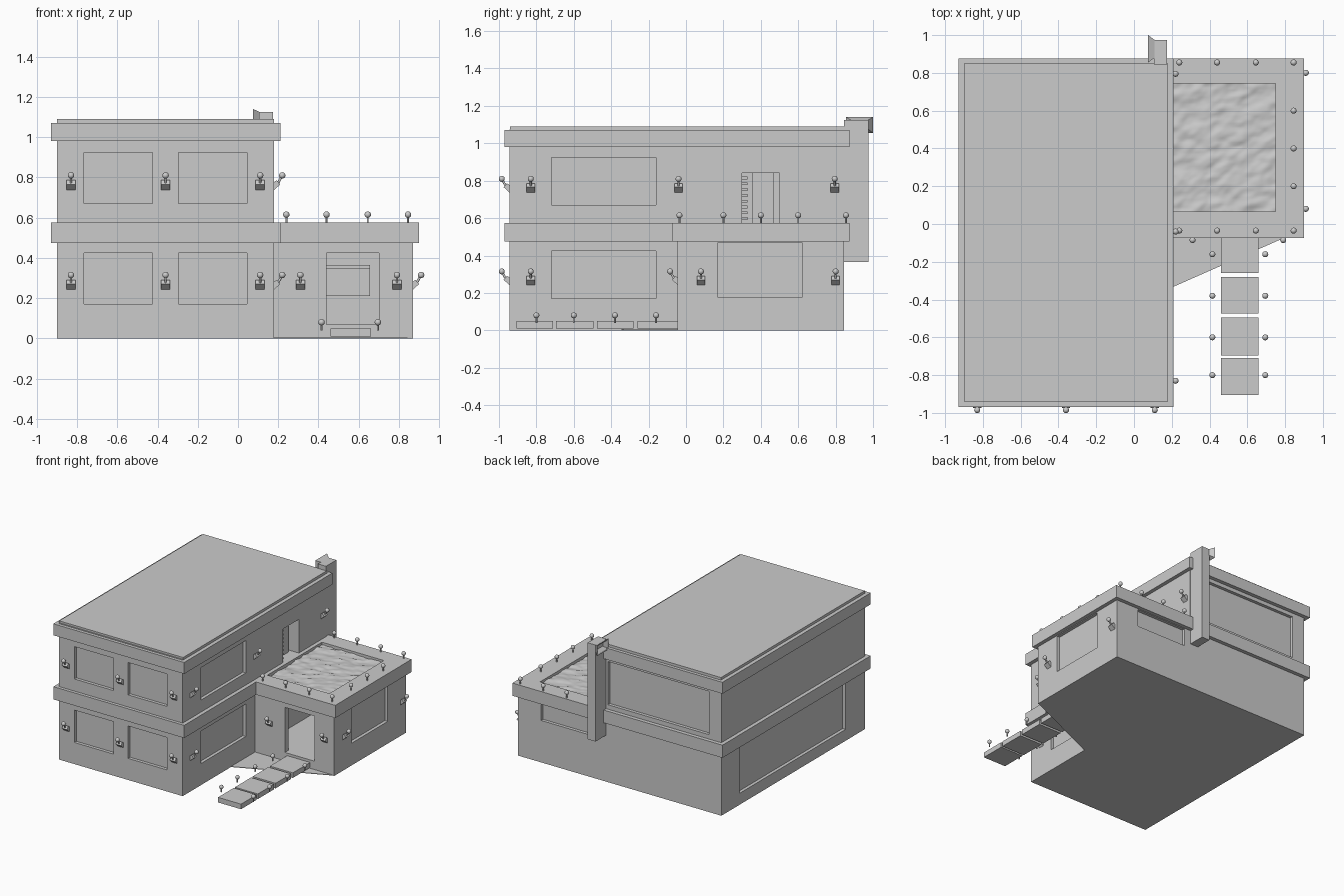
import bpy, bmesh, math
from mathutils import Vector, Matrix, noise

if "Cube" in bpy.data.objects:
    bpy.data.objects.remove(bpy.data.objects["Cube"])


def finish(name, bm, smooth=False):
    bmesh.ops.recalc_face_normals(bm, faces=bm.faces)
    me = bpy.data.meshes.new(name)
    bm.to_mesh(me)
    bm.free()
    ob = bpy.data.objects.new(name, me)
    bpy.context.collection.objects.link(ob)
    if smooth:
        bpy.ops.object.select_all(action='DESELECT')
        ob.select_set(True)
        bpy.context.view_layer.objects.active = ob
        bpy.ops.object.shade_smooth_by_angle(angle=math.radians(40))
    return ob


def add_box(bm, x0, x1, y0, y1, z0, z1):
    m = Matrix.Translation(((x0 + x1) / 2, (y0 + y1) / 2, (z0 + z1) / 2))
    bmesh.ops.create_cube(bm, size=1, matrix=m @ Matrix.Diagonal((x1 - x0, y1 - y0, z1 - z0, 1)))


def box(name, *b):
    bm = bmesh.new()
    add_box(bm, *b)
    return finish(name, bm)


def cut(ob, *boxes):
    """Subtract boxes from an object."""
    for b in boxes:
        c = box("cutter", *b)
        c.hide_render = True
        mod = ob.modifiers.new("cut", 'BOOLEAN')
        mod.operation, mod.solver, mod.object = 'DIFFERENCE', 'EXACT', c
        bpy.context.view_layer.objects.active = ob
        bpy.ops.object.modifier_apply(modifier=mod.name)
        bpy.data.objects.remove(c)


def add_rod(bm, a, b, r):
    a, b = Vector(a), Vector(b)
    d = b - a
    m = Matrix.Translation((a + b) / 2) @ d.to_track_quat('Z', 'Y').to_matrix().to_4x4()
    bmesh.ops.create_cone(bm, cap_ends=True, segments=10, radius1=r, radius2=r, depth=d.length, matrix=m)


def add_globe(bm, p, r=0.016):
    bmesh.ops.create_uvsphere(bm, u_segments=16, v_segments=10, radius=r, matrix=Matrix.Translation(p))


def wall_lamp(name, x, y, z, angle):
    """Wedge bracket on the wall, tilted stem, globe; faces -y before turning."""
    bm = bmesh.new()
    prof = [(0, -0.072), (0, -0.032), (-0.012, -0.024), (-0.03, -0.045)]
    sides = [[bm.verts.new((s, py, pz)) for py, pz in prof] for s in (-0.022, 0.022)]
    for s in sides:
        bm.faces.new(s)
    for i in range(4):
        j = (i + 1) % 4
        bm.faces.new((sides[0][i], sides[0][j], sides[1][j], sides[1][i]))
    add_rod(bm, (0, -0.019, -0.038), (0, -0.04, 0), 0.006)
    add_globe(bm, (0, -0.04, 0))
    ob = finish(name, bm, True)
    ob.location = (x, y, z)
    ob.rotation_euler.z = angle


def post_lamp(name, x, y, z):
    bm = bmesh.new()
    add_rod(bm, (0, 0, 0), (0, 0, 0.04), 0.005)
    add_globe(bm, (0, 0, 0.04))
    finish(name, bm, True).location = (x, y, z)


# Main two-storey block with recessed windows
main = box("main_block", -0.90, 0.18, -0.945, 0.845, 0, 1.075)
D = 0.025
for z0, z1 in ((0.17, 0.425), (0.67, 0.925)):
    for x0 in (-0.765, -0.295):
        cut(main, (x0, x0 + 0.34, -1.1, -0.945 + D, z0, z1))
    cut(main, (0.18 - D, 0.3, -0.72, -0.16, z0, z1))
cut(main,
    (-0.79, 0.09, 0.845 - D, 1, 0.61, 0.95),       # back window
    (-1, -0.90 + D, -0.70, 0.62, 0.09, 0.46),      # left window
    (0.08, 0.3, 0.30, 0.50, 0.575, 0.84))          # terrace door

# Terrace door leaf and steps
box("terrace_door_leaf", 0.085, 0.11, 0.355, 0.47, 0.575, 0.84)
bm = bmesh.new()
for i in range(8):
    add_box(bm, 0.10, 0.165, 0.30, 0.33, 0.59 + i * 0.031, 0.605 + i * 0.031)
finish("terrace_door_slats", bm)

# Horizontal bands and roof
box("middle_band", -0.93, 0.21, -0.97, 0.875, 0.475, 0.575)
box("roof_band", -0.93, 0.21, -0.97, 0.875, 0.98, 1.07)
box("roof_cap", -0.90, 0.18, -0.94, 0.85, 1.07, 1.09)

# Single-storey wing, hollow behind the entrance
wing = box("wing", 0.18, 0.87, -0.045, 0.845, 0, 0.48)
cut(wing,
    (0.23, 0.83, 0.0, 0.80, 0.07, 0.45),
    (0.44, 0.70, -0.2, 0.1, 0.07, 0.425),
    (0.87 - D, 1, 0.17, 0.62, 0.175, 0.47),
    (0.23, 0.67, 0.845 - D, 1, 0.33, 0.47))
box("interior_cabinet", 0.23, 0.655, 0.35, 0.50, 0.21, 0.345)
box("interior_shelf", 0.23, 0.655, 0.32, 0.52, 0.345, 0.365)

# Terrace slab with pool basin
terrace = box("terrace", 0.21, 0.90, -0.075, 0.875, 0.475, 0.575)
cut(terrace, (0.20, 0.75, 0.065, 0.745, 0.51, 0.7))

# Rippled pool water
bm = bmesh.new()
bmesh.ops.create_grid(bm, x_segments=44, y_segments=54, size=0.5)
for v in bm.verts:
    v.co = Vector((0.48 + v.co.x * 0.54, 0.405 + v.co.y * 0.68, 0.555))
    p = Vector((v.co.x * 11 + v.co.y * 5, v.co.y * 22 - v.co.x * 10, 3.7))
    v.co.z += 0.009 * noise.noise(p) + 0.004 * noise.noise(p * 2.3)
finish("pool_water", bm, True)

# Ground plate filling the inner corner
bm = bmesh.new()
pts = [(0.18, -0.345), (0.86, -0.045), (0.18, -0.045)]
f = bm.faces.new([bm.verts.new((x, y, 0)) for x, y in pts])
r = bmesh.ops.extrude_face_region(bm, geom=[f])
bmesh.ops.translate(bm, vec=(0, 0, 0.004), verts=[g for g in r["geom"] if isinstance(g, bmesh.types.BMVert)])
finish("corner_ground", bm)

# Path slabs and their lamps
for i, (y0, y1) in enumerate(((-0.905, -0.71), (-0.695, -0.495), (-0.475, -0.28), (-0.26, -0.045))):
    box(f"path_slab_{i}", 0.46, 0.66, y0, y1, 0.01, 0.05)
for y in (-0.80, -0.60, -0.38, -0.16):
    for x in (0.415, 0.695):
        post_lamp("path_lamp", x, y, 0.04)

# Lamps around the terrace edge
for x in (0.24, 0.44, 0.645, 0.845):
    for y in (-0.035, 0.855):
        post_lamp("terrace_lamp", x, y, 0.575)
for y in (0.20, 0.40, 0.60):
    post_lamp("terrace_lamp", 0.845, y, 0.575)

# Wall lamps on the front and right walls
for z in (0.315, 0.81):
    for x in (-0.83, -0.36, 0.11):
        wall_lamp("front_lamp", x, -0.945, z, 0)
for y, z in ((-0.83, 0.315), (-0.83, 0.81), (-0.04, 0.81), (0.795, 0.81)):
    wall_lamp("side_lamp", 0.18, y, z, math.pi / 2)
for x in (0.31, 0.79):
    wall_lamp("wing_front_lamp", x, -0.045, 0.315, 0)
for y in (0.08, 0.80):
    wall_lamp("wing_side_lamp", 0.87, y, 0.315, math.pi / 2)

# Chimney flue with flared outlet on its left
box("chimney", 0.105, 0.175, 0.845, 0.975, 0.365, 1.125)
bm = bmesh.new()
rings = []
for x, y0, y1, z0, z1 in ((0.108, 0.88, 0.975, 1.075, 1.125), (0.075, 0.855, 1.0, 1.055, 1.14),
                          (0.078, 0.865, 0.99, 1.065, 1.13), (0.102, 0.89, 0.965, 1.085, 1.115)):
    rings.append([bm.verts.new((x, y, z)) for y, z in ((y0, z0), (y1, z0), (y1, z1), (y0, z1))])
for a, b in zip(rings, rings[1:]):
    for i in range(4):
        j = (i + 1) % 4
        bm.faces.new((a[i], a[j], b[j], b[i]))
bm.faces.new(rings[0])
bm.faces.new(rings[-1])
finish("chimney_outlet", bm)
